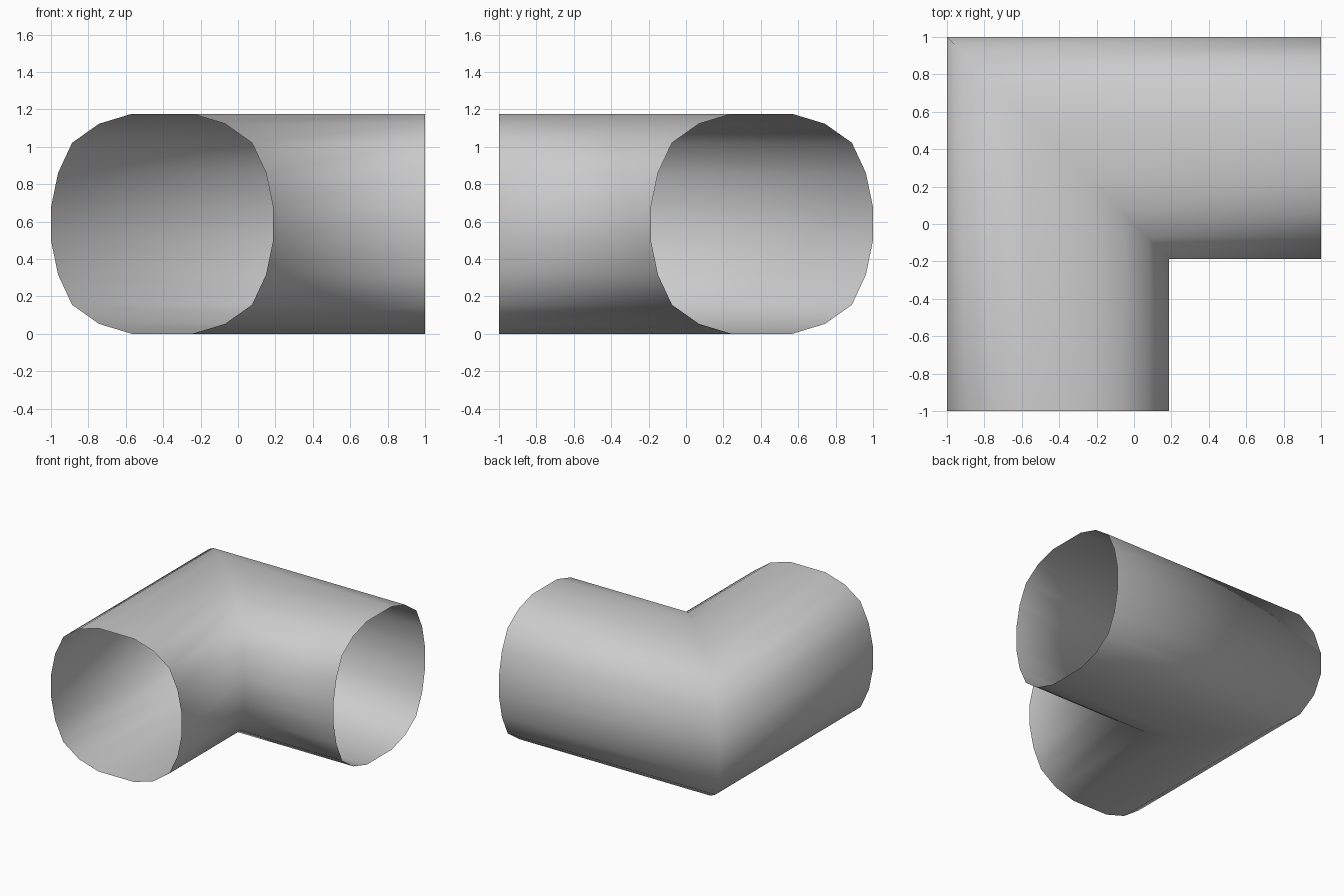
import bpy
import bmesh

cube = bpy.data.objects.get("Cube")
if cube:
    bpy.data.objects.remove(cube, do_unlink=True)

# Plain grey
grey = bpy.data.materials.new("grey")
grey.use_nodes = True
colour = (0.6, 0.6, 0.6, 1)
grey.diffuse_color = colour
grey.node_tree.nodes["Principled BSDF"].inputs["Base Color"].default_value = colour

# Rounded cross-section: one quadrant mirrored to twenty points
quadrant = [(0.594, 0.088), (0.556, 0.272), (0.481, 0.433), (0.337, 0.535), (0.162, 0.588)]
half = quadrant + [(-a, h) for a, h in reversed(quadrant)]
section = half + [(-a, -h) for a, h in half]
centre, height = 0.406, 0.588

# Open elbow tube: front mouth, mitred corner, left mouth
bm = bmesh.new()
rings = [[], [], []]
for a, h in section:
    inner, z = a - centre, h + height
    for ring, point in zip(rings, [(inner, -1, z), (inner, -inner, z), (1, -inner, z)]):
        ring.append(bm.verts.new(point))

count = len(section)
for first, second in zip(rings, rings[1:]):
    for i in range(count):
        j = (i + 1) % count
        bm.faces.new((first[i], first[j], second[j], second[i]))

# Point the surface outwards
bm.normal_update()
for face in bm.faces:
    face.smooth = True
top = max(bm.faces, key=lambda f: f.calc_center_median().z)
if top.normal.z < 0:
    bmesh.ops.reverse_faces(bm, faces=bm.faces[:])

mesh = bpy.data.meshes.new("elbow_pipe")
bm.to_mesh(mesh)
bm.free()
mesh.materials.append(grey)
pipe = bpy.data.objects.new("elbow_pipe", mesh)
bpy.context.collection.objects.link(pipe)
